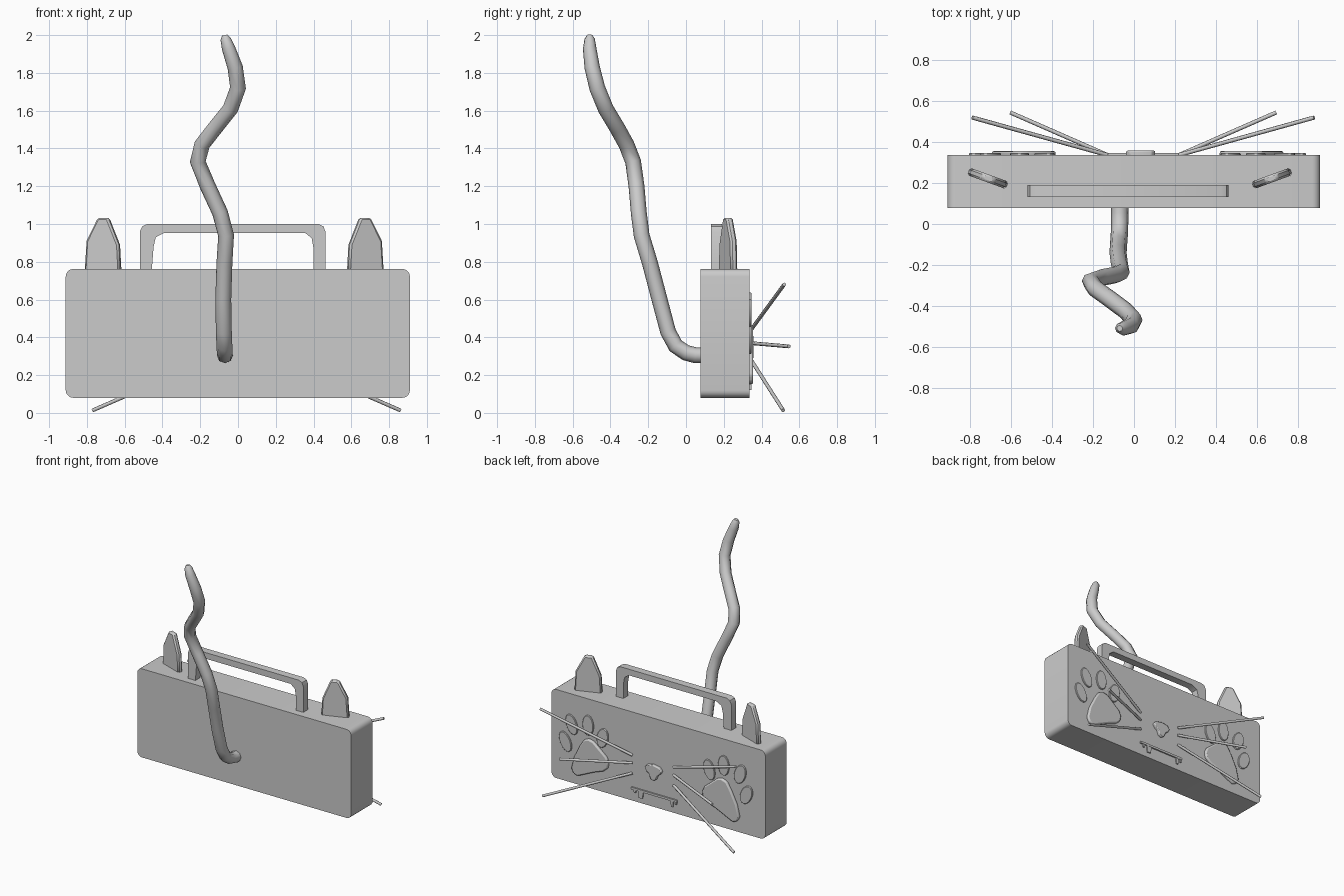
import bpy, bmesh
from math import sin, cos, pi, radians
from mathutils import Vector, Matrix

if "Cube" in bpy.data.objects:
    bpy.data.objects.remove(bpy.data.objects["Cube"])

BACK = 0.337  # face plane of the case


def finish(name, bm, bevel=0.0, segments=1, angle=35):
    bmesh.ops.recalc_face_normals(bm, faces=bm.faces)
    mesh = bpy.data.meshes.new(name)
    bm.to_mesh(mesh)
    bm.free()
    ob = bpy.data.objects.new(name, mesh)
    bpy.context.collection.objects.link(ob)
    if bevel:
        mod = ob.modifiers.new("bevel", "BEVEL")
        mod.width, mod.segments = bevel, segments
    bpy.ops.object.select_all(action="DESELECT")
    ob.select_set(True)
    bpy.context.view_layer.objects.active = ob
    bpy.ops.object.shade_smooth_by_angle(angle=radians(angle))
    return ob


def prism(name, outline, y0, y1, matrix=None, **kw):
    """Extrude an x-z outline along y."""
    bm = bmesh.new()
    face = bm.faces.new([bm.verts.new((x, y0, z)) for x, z in outline])
    ext = bmesh.ops.extrude_face_region(bm, geom=[face])["geom"]
    bmesh.ops.translate(bm, vec=(0, y1 - y0, 0),
                        verts=[v for v in ext if isinstance(v, bmesh.types.BMVert)])
    if matrix:
        bm.transform(matrix)
    return finish(name, bm, **kw)


def rounded(x0, x1, z0, z1, r, n=5):
    pts = []
    for cx, cz, a in ((x1 - r, z1 - r, 0), (x0 + r, z1 - r, 90),
                      (x0 + r, z0 + r, 180), (x1 - r, z0 + r, 270)):
        for i in range(n + 1):
            t = radians(a + 90 * i / n)
            pts.append((cx + r * cos(t), cz + r * sin(t)))
    return pts


def tube(name, pts, radius, taper=None, resolution=2):
    cu = bpy.data.curves.new(name, "CURVE")
    cu.dimensions = "3D"
    cu.bevel_depth, cu.bevel_resolution, cu.use_fill_caps = radius, resolution, True
    sp = cu.splines.new("POLY")
    sp.points.add(len(pts) - 1)
    for i, p in enumerate(pts):
        sp.points[i].co = (*p, 1)
        sp.points[i].radius = taper[i] if taper else 1
        sp.points[i].tilt = 0
    sp.use_smooth = True
    ob = bpy.data.objects.new(name, cu)
    bpy.context.collection.objects.link(ob)
    return ob


def side(pts, s, c):
    """Mirror an outline about x = c when s is -1."""
    return [(c + s * (x - c), z) for x, z in pts]


# Case
prism("case", rounded(-0.912, 0.91, 0.08, 0.762, 0.04), 0.077, BACK)

# Carrying handle
prism("handle", [(-0.52, 0.75), (-0.52, 0.96), (-0.507, 0.988), (-0.48, 1.0),
                 (0.425, 1.0), (0.452, 0.988), (0.463, 0.96), (0.463, 0.75),
                 (0.4, 0.75), (0.4, 0.87), (0.39, 0.925), (0.355, 0.953),
                 (-0.39, 0.953), (-0.435, 0.93), (-0.447, 0.88), (-0.457, 0.75)],
      0.133, 0.191)

# Ears, turned outwards and thinner at the tip
ear = [(-0.1, 0.75), (-0.092, 0.89), (-0.032, 1.033), (0.026, 1.033),
       (0.09, 0.91), (0.1, 0.75)]
for s, label in ((-1, "left"), (1, "right")):
    m = (Matrix.Translation((-0.02 + s * 0.694, 0.223, 0))
         @ Matrix.Rotation(s * radians(20), 4, "Z") @ Matrix.Diagonal((s, 1, 1, 1)))
    ob = prism(label + "_ear", ear, -0.019, 0.019, m, bevel=0.01, angle=50)

# Tail
tail = [(-0.068, 0.12, 0.305), (-0.07, 0.05, 0.305), (-0.07, 0.0, 0.318),
        (-0.072, -0.055, 0.355), (-0.075, -0.095, 0.43), (-0.078, -0.14, 0.6),
        (-0.072, -0.19, 0.79), (-0.063, -0.235, 0.94), (-0.095, -0.25, 1.06),
        (-0.16, -0.262, 1.2), (-0.213, -0.28, 1.33), (-0.19, -0.315, 1.42),
        (-0.12, -0.365, 1.51), (-0.04, -0.425, 1.61), (0.0, -0.47, 1.72),
        (-0.015, -0.497, 1.83), (-0.05, -0.51, 1.93), (-0.066, -0.51, 1.98),
        (-0.07, -0.51, 2.0)]
tube("tail", tail, 0.042, [1] * 15 + [0.97, 0.85, 0.65, 0.35])

# Whiskers, three fanned on each side
for s, label in ((-1, "left"), (1, "right")):
    for i, (z0, dx, y, z) in enumerate(((0.43, 0.835, 0.52, 0.68),
                                       (0.37, 0.65, 0.545, 0.352),
                                       (0.292, 0.815, 0.515, 0.013))):
        tube(f"{label}_whisker_{i + 1}",
             [(0.045 + s * 0.175, BACK, z0), (0.045 + s * dx, y, z)], 0.01)

# Nose
prism("nose", [(-0.04, 0.375), (-0.02, 0.4), (0.033, 0.41), (0.086, 0.4),
               (0.105, 0.375), (0.09, 0.35), (0.068, 0.335), (0.055, 0.3),
               (0.033, 0.288), (0.01, 0.3), (-0.004, 0.335), (-0.026, 0.35)],
      BACK - 0.01, 0.358, bevel=0.006, segments=2)

# Mouth bar with small teeth
prism("mouth", rounded(-0.165, 0.228, 0.17, 0.187, 0.006, 2), BACK - 0.01, 0.348)
for i, (x, w, z) in enumerate(((-0.155, 0.008, 0.15), (-0.122, 0.012, 0.125),
                               (0.145, 0.022, 0.12), (0.195, 0.01, 0.148))):
    prism(f"tooth_{i + 1}", [(x - w, 0.175), (x + w, 0.175), (x + w * 0.7, z), (x - w * 0.7, z)],
          BACK - 0.01, 0.346)

# Paw prints: one pad and four toes on each side
pad = [(0.732, 0.2), (0.715, 0.165), (0.68, 0.15), (0.62, 0.178), (0.54, 0.215),
       (0.46, 0.245), (0.425, 0.275), (0.417, 0.32), (0.435, 0.36), (0.49, 0.405),
       (0.545, 0.45), (0.585, 0.46), (0.625, 0.445), (0.66, 0.39), (0.71, 0.29)]
toes = ((0.788, 0.385, -25), (0.735, 0.53, -20), (0.595, 0.56, 0), (0.472, 0.495, 15))
for s, label in ((-1, "left"), (1, "right")):
    prism(label + "_paw_pad", side(pad, s, 0.0175), BACK - 0.01, 0.356,
          bevel=0.01, segments=2)
    for i, (x, z, tilt) in enumerate(toes):
        t = radians(tilt)
        oval = []
        for k in range(16):
            a, b = 0.047 * cos(k * pi / 8), 0.078 * sin(k * pi / 8)
            oval.append((x + a * cos(t) - b * sin(t), z + a * sin(t) + b * cos(t)))
        prism(f"{label}_paw_toe_{i + 1}", side(oval, s, 0.0175), BACK - 0.01, 0.347,
              bevel=0.004)
